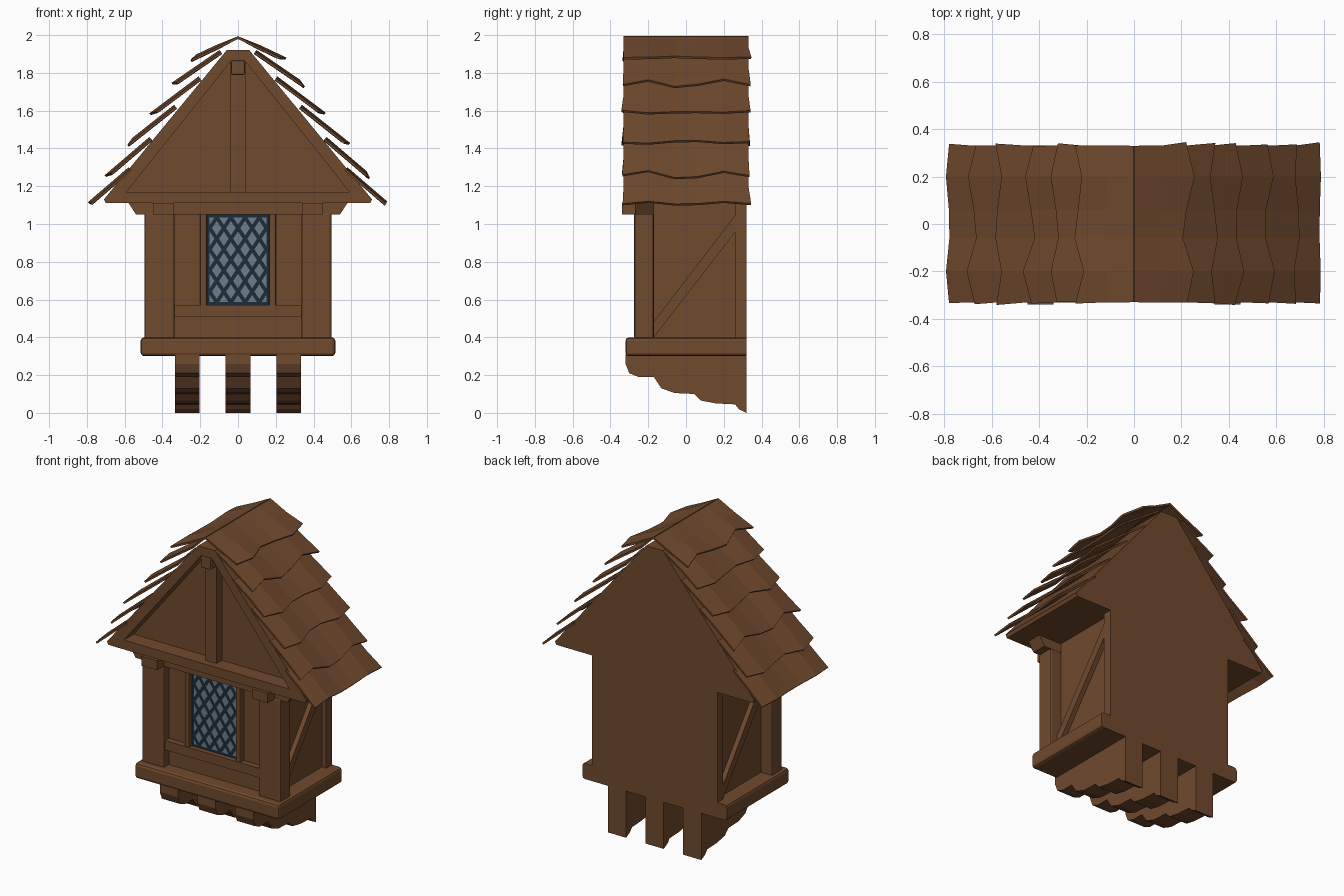
import bpy, bmesh, math, random
from mathutils import Vector

if "Cube" in bpy.data.objects:
    bpy.data.objects.remove(bpy.data.objects["Cube"])

random.seed(7)


def material(name, rgb):
    m = bpy.data.materials.new(name)
    m.diffuse_color = (*rgb, 1)
    m.use_nodes = True
    m.node_tree.nodes["Principled BSDF"].inputs["Base Color"].default_value = m.diffuse_color
    return m


WOOD = material("brown wood", (0.162, 0.067, 0.027))
LEAD = material("dark blue lead", (0.011, 0.026, 0.044))
GLASS = material("grey blue glass", (0.16, 0.20, 0.25))


def finish(name, bm, mat, bevel=0):
    bmesh.ops.recalc_face_normals(bm, faces=bm.faces)
    if bevel:  # the flat back edges stay sharp
        edges = [e for e in bm.edges if min(v.co.y for v in e.verts) < .31]
        bmesh.ops.bevel(bm, geom=edges, offset=bevel, segments=2, profile=.5, affect='EDGES')
    me = bpy.data.meshes.new(name)
    bm.to_mesh(me)
    bm.free()
    me.materials.append(mat)
    ob = bpy.data.objects.new(name, me)
    bpy.context.collection.objects.link(ob)
    return ob


def extrude(name, pts, a, b, axis='Y', mat=WOOD, bevel=0):
    """Extrude a profile: (x, z) along Y, or (y, z) along X."""
    bm = bmesh.new()
    place = (lambda p, t: (p[0], t, p[1])) if axis == 'Y' else (lambda p, t: (t, p[0], p[1]))
    f = bm.faces.new([bm.verts.new(place(p, a)) for p in pts])
    ext = bmesh.ops.extrude_face_region(bm, geom=[f])
    vs = [v for v in ext['geom'] if isinstance(v, bmesh.types.BMVert)]
    d = (0, b - a, 0) if axis == 'Y' else (b - a, 0, 0)
    bmesh.ops.translate(bm, vec=d, verts=vs)
    # make sure the starting cap is there
    if len(bm.faces) < len(pts) + 2:
        base = [v for v in bm.verts if v not in vs]
        bmesh.ops.contextual_create(bm, geom=base)
    return finish(name, bm, mat, bevel)


def box(name, x, y, z, mat=WOOD, bevel=0):
    pts = [(x[0], z[0]), (x[1], z[0]), (x[1], z[1]), (x[0], z[1])]
    return extrude(name, pts, y[0], y[1], 'Y', mat, bevel)


def flip(pts, s):
    return [(s * p[0], p[1]) for p in pts]


# Floor slab and the three carved brackets under it
box("floor_slab", (-.515, .515), (-.32, .32), (.30, .40), bevel=.018)
bracket = [(.32, .31), (-.32, .31), (-.32, .26), (-.30, .21), (-.25, .19), (-.17, .19),
           (-.13, .13), (-.06, .105), (.045, .10), (.08, .065), (.16, .05), (.26, .045),
           (.28, .02), (.32, .0)]
for i in (-1, 0, 1):
    extrude("bracket", bracket, i * .268 - .065, i * .268 + .065, 'X')

# Wall core (recessed panels) and timber frame
box("wall_core", (-.415, .415), (-.225, .32), (.40, 1.11))
for s in (-1, 1):
    box("front_corner_post", sorted((s * .335, s * .495)), (-.275, -.17), (.39, 1.06), bevel=.013)
    box("back_corner_post", sorted((s * .415, s * .447)), (.26, .32), (.40, 1.11))
    box("window_post", sorted((s * .165, s * .20)), (-.262, -.21), (.56, 1.06), bevel=.009)
    box("joist_end", sorted((s * .34, s * .45)), (-.34, -.2), (1.05, 1.112))
    # diagonal side brace, turned half round on the other side
    brace = [(-.18, .39), (-.17, .40), (.27, .97), (.27, 1.06), (-.18, .47)]
    if s < 0:
        brace = [(.09 - y, z) for y, z in brace]
    extrude("side_brace", brace, s * .40, s * .445, 'X')
box("window_sill_rail", (-.34, .34), (-.265, -.2), (.51, .57))
extrude("wall_plate", [(-.54, 1.05), (.54, 1.05), (.58, 1.112), (-.58, 1.112)], -.27, -.17)

# Gable body and its timber frame
extrude("gable_body", [(-.70, 1.11), (.70, 1.11), (.71, 1.13), (.06, 1.92), (-.06, 1.92),
                       (-.71, 1.13)], -.22, .32)
extrude("tie_beam", [(-.70, 1.11), (.70, 1.11), (.71, 1.13), (.677, 1.17), (-.677, 1.17),
                     (-.71, 1.13)], -.32, -.2)
rafter = [(.677, 1.17), (.06, 1.92), (0, 1.92), (0, 1.865), (.035, 1.865), (.59, 1.17)]
for s in (-1, 1):
    extrude("rafter", flip(rafter, s), -.32, -.2)
box("king_post", (-.04, .04), (-.275, -.2), (1.16, 1.88))
box("ridge_beam_end", (-.036, .036), (-.33, -.2), (1.79, 1.865), bevel=.008)

# Leaded window: dark plate with diamond panes, halved at the rims
W, Z0, Z1 = .165, .57, 1.05
box("window_lead", (-W, W), (-.233, -.224), (Z0, Z1), LEAD)
bm = bmesh.new()
dx, dz = .075, .112
hw, hh = dx * .34, dz * .34
for i in range(-4, 5):
    for j in range(0, 9):
        if (i + j) % 2:
            continue
        cx, cz = i * dx / 2, Z0 + .016 + j * dz / 2
        ring = []
        for ox, oz in ((-hw, 0), (0, -hh), (hw, 0), (0, hh)):
            p = (max(-.15, min(.15, cx + ox)), max(Z0 + .016, min(Z0 + .016 + dz * 4, cz + oz)))
            if p not in ring:
                ring.append(p)
        if len(ring) > 2:
            bm.faces.new([bm.verts.new((x, -.236, z)) for x, z in ring])
ext = bmesh.ops.extrude_face_region(bm, geom=bm.faces[:])
bmesh.ops.translate(bm, vec=(0, .004, 0),
                    verts=[v for v in ext['geom'] if isinstance(v, bmesh.types.BMVert)])
finish("window_panes", bm, GLASS)

# Roof: six overlapping courses per side, (top x, z) to (bottom x, z)
courses = [((-.004, 1.989), (.23, 1.878)), ((.09, 1.91), (.335, 1.742)), ((.20, 1.77), (.44, 1.59)),
           ((.33, 1.62), (.57, 1.43)), ((.46, 1.45), (.68, 1.262)), ((.57, 1.29), (.782, 1.108))]
ys = (-.33, -.20, -.06, .06, .20, .33)
for s in (-1, 1):
    for n, (top, low) in enumerate(courses):
        a, b = Vector((s * top[0], 0, top[1])), Vector((s * low[0], 0, low[1]))
        down = (b - a).normalized()
        normal = Vector((-down.z * s, 0, down.x * s))
        turn = random.choice((-1, 1))
        bm = bmesh.new()
        rows = []
        for k in range(3):
            row = []
            for i, y in enumerate(ys):
                p = a.lerp(b, k / 2) + Vector((0, y, 0))
                wave = (-.004, .008, -.006, -.004, .008, -.004)[i]
                if k or n:
                    p += normal * wave
                if k == 2:
                    limit = .004 if n == 5 else .022
                    zigzag = turn * (.5, -.8, .8, .6, -.8, .6)[i]
                    p += down * limit * (zigzag + random.uniform(-.4, .4))
                    if i in (0, 5):
                        p.y += random.uniform(-.003, .018) * math.copysign(1, y)
                row.append(bm.verts.new(p))
            rows.append(row)
        for r0, r1 in zip(rows, rows[1:]):
            for i in range(5):
                bm.faces.new((r0[i], r0[i + 1], r1[i + 1], r1[i]))
        ob = finish("roof_course", bm, WOOD)
        sol = ob.modifiers.new("thickness", 'SOLIDIFY')
        sol.thickness = .012
        sol.offset = 0
